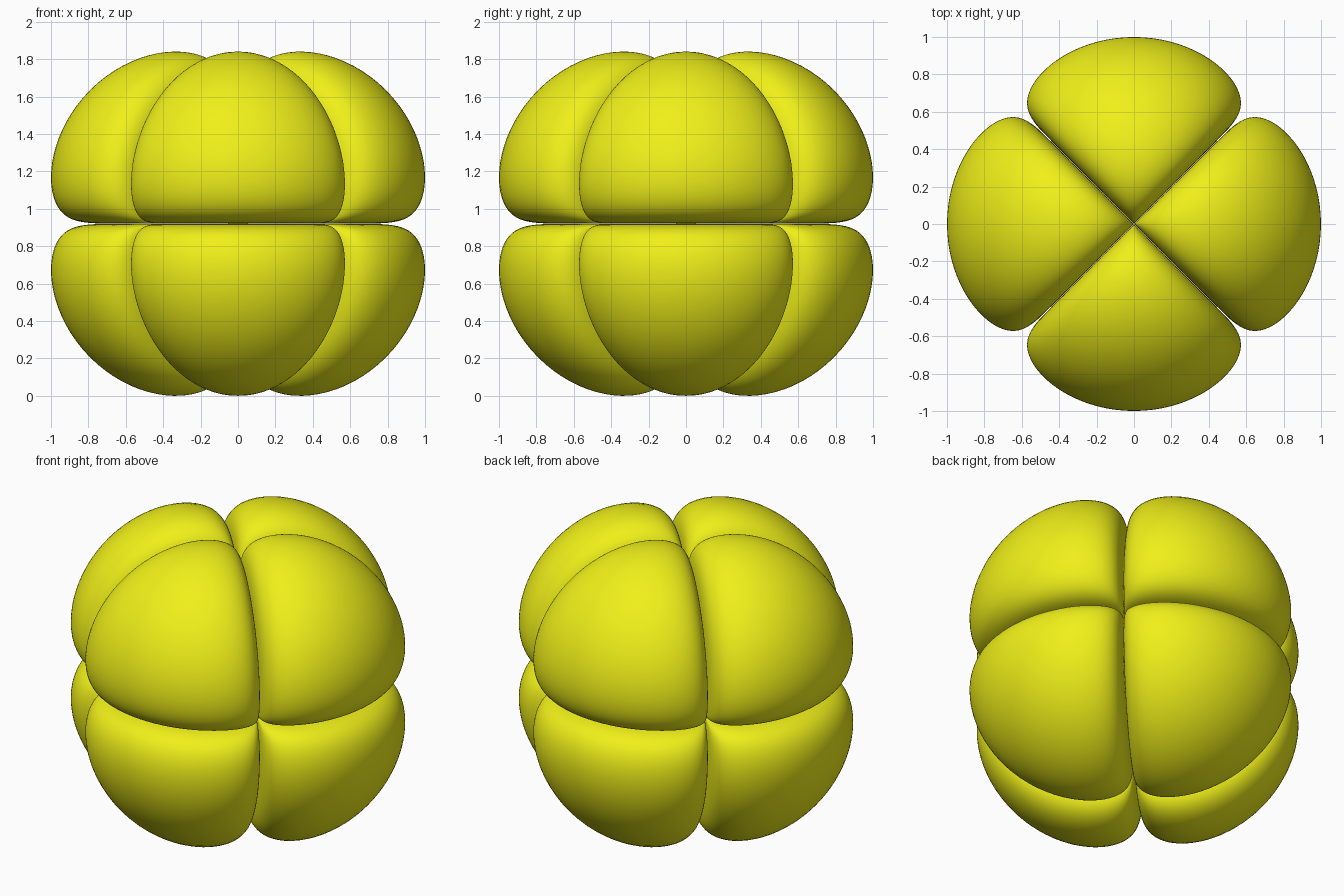
import bpy, bmesh
from math import sin, cos, pi

if "Cube" in bpy.data.objects:
    bpy.data.objects.remove(bpy.data.objects["Cube"])

N = 76             # samples across a lobe in each direction
P = 0.07           # flatness of the lobes
SIZE = 1.069       # distance from centre to lobe tip
MID = 0.92         # height of the centre
EDGE = 0.003       # half angle of the gap between lobes


def spread(i, span):
    """Angle steps crowded towards both ends, where the surface curves in."""
    t = i / N
    s = t**2.5 / (t**2.5 + (1 - t)**2.5)
    return EDGE + (span - 2 * EDGE) * s


# One lobe: r = |cos 2phi * sin^2 theta * cos theta|^P, closed by flat walls to the centre
bm = bmesh.new()
rows = []
for i in range(N + 1):
    th = spread(i, pi / 2)
    row = []
    for j in range(N + 1):
        a = spread(j, pi / 2)
        f = sin(2 * a) * sin(th)**2 * cos(th) / 0.3849
        r = SIZE * f**P
        phi = a - pi / 4
        row.append(bm.verts.new((r * sin(th) * cos(phi), r * sin(th) * sin(phi), r * cos(th))))
    rows.append(row)
for i in range(N):
    for j in range(N):
        bm.faces.new((rows[i][j], rows[i + 1][j], rows[i + 1][j + 1], rows[i][j + 1]))
centre = bm.verts.new((0, 0, 0))
for e in [e for e in bm.edges if e.is_boundary]:
    bm.faces.new((e.verts[0], e.verts[1], centre))
bmesh.ops.recalc_face_normals(bm, faces=bm.faces[:])
mesh = bpy.data.meshes.new("lobe")
bm.to_mesh(mesh)
bm.free()

yellow = bpy.data.materials.new("yellow")
yellow.diffuse_color = (0.87, 0.87, 0.01, 1)
yellow.use_nodes = True
yellow.node_tree.nodes["Principled BSDF"].inputs["Base Color"].default_value = yellow.diffuse_color
mesh.materials.append(yellow)

# Four lobes above and four below
for level, flip in (("upper", 0), ("lower", pi)):
    for k, side in enumerate(("right", "back", "left", "front")):
        ob = bpy.data.objects.new(f"{level}_{side}_lobe", mesh.copy())
        ob.location = (0, 0, MID)
        ob.rotation_euler = (flip, 0, k * pi / 2)
        bpy.context.collection.objects.link(ob)
        ob.select_set(True)
        bpy.context.view_layer.objects.active = ob
bpy.ops.object.shade_smooth_by_angle(angle=pi / 4)
